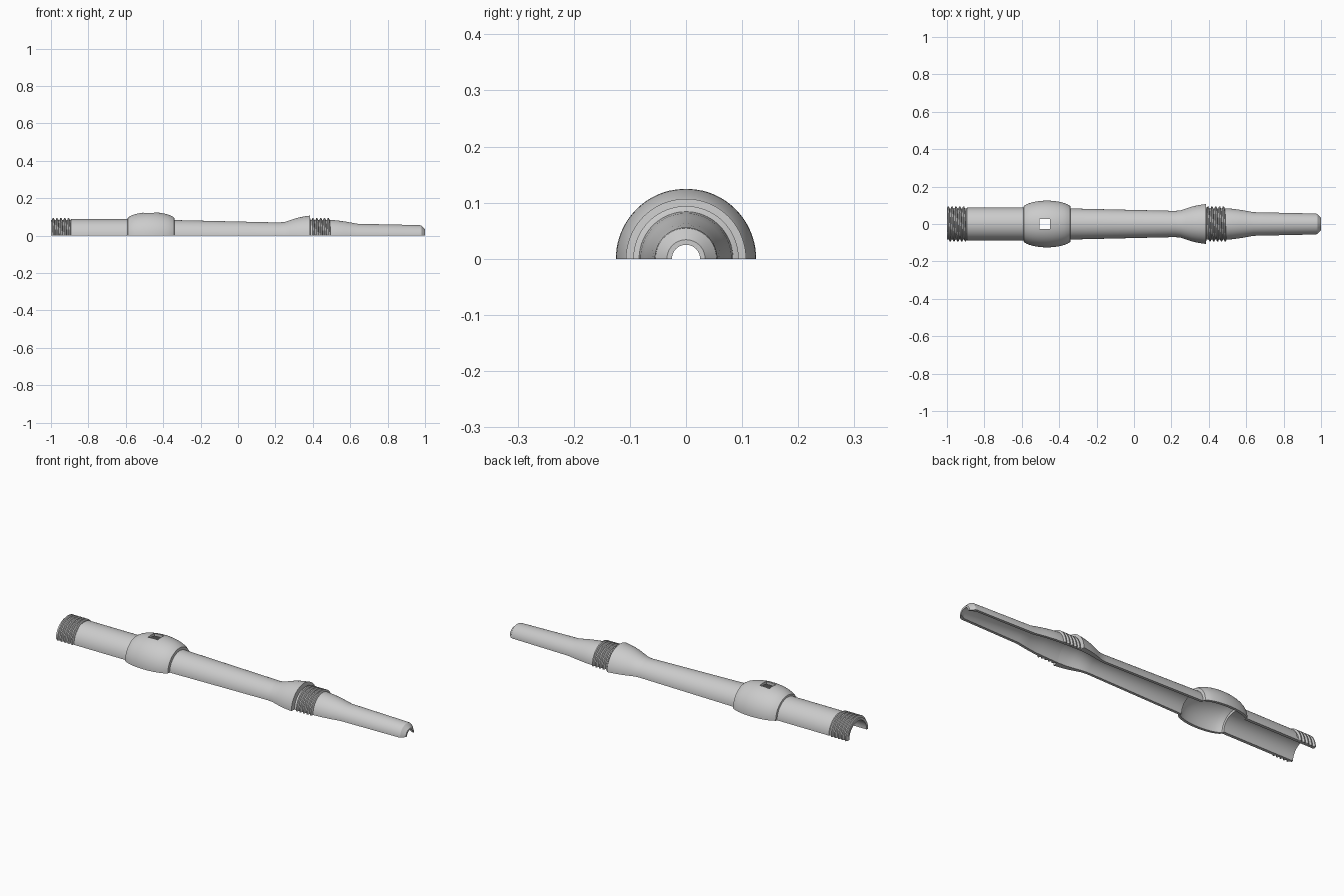
import bpy, bmesh, math

default_cube = bpy.data.objects.get("Cube")
if default_cube:
    bpy.data.objects.remove(default_cube, do_unlink=True)

SEGMENTS = 40

grey = bpy.data.materials.new("plain grey")
grey.use_nodes = True
grey.diffuse_color = (0.6, 0.6, 0.6, 1)
grey.node_tree.nodes["Principled BSDF"].inputs["Base Color"].default_value = grey.diffuse_color


def half_sweep(name, sections, lead=0.0):
    """Sweep a closed strip of (x, outer, inner) stations over a half turn.
    lead is the shift along x made during the sweep, for threads."""
    bm = bmesh.new()
    rings = []
    for step in range(SEGMENTS + 1):
        angle = math.pi * step / SEGMENTS
        shift = lead * step / SEGMENTS
        c, s = math.cos(angle), math.sin(angle)
        outer = [bm.verts.new((x + shift, ro * c, ro * s)) for x, ro, ri in sections]
        inner = [bm.verts.new((x + shift, ri * c, ri * s)) for x, ro, ri in sections]
        rings.append((outer, inner))
    last = len(sections) - 1
    for (oa, ia), (ob, ib) in zip(rings, rings[1:]):
        for i in range(last):
            bm.faces.new((oa[i], oa[i + 1], ob[i + 1], ob[i]))
            bm.faces.new((ia[i], ib[i], ib[i + 1], ia[i + 1]))
        for i in (0, last):
            bm.faces.new((oa[i], ob[i], ib[i], ia[i]))
    # flat faces along the lengthwise cut
    for outer, inner in (rings[0], rings[-1]):
        for i in range(last):
            bm.faces.new((outer[i], outer[i + 1], inner[i + 1], inner[i]))
    bmesh.ops.recalc_face_normals(bm, faces=bm.faces)
    mesh = bpy.data.meshes.new(name)
    bm.to_mesh(mesh)
    bm.free()
    mesh.materials.append(grey)
    obj = bpy.data.objects.new(name, mesh)
    bpy.context.collection.objects.link(obj)
    return obj


def select_only(obj):
    bpy.ops.object.select_all(action="DESELECT")
    obj.select_set(True)
    bpy.context.view_layer.objects.active = obj


def shade(obj):
    select_only(obj)
    bpy.ops.object.shade_smooth_by_angle(angle=math.radians(30))


# Bulge: a shallow dome of revolution between two tubes
BULGE_X, BULGE_HALF = -0.465, 0.124
bulge = []
for step in range(17):
    t = step / 8 - 1
    radius = 0.092 + 0.033 * math.sqrt(1 - 0.9 * t * t) - 0.006 * t * t
    bulge.append((BULGE_X + BULGE_HALF * t, radius, radius - 0.014))

# Whole half shell, from the wide end to the tapered tip
shell_sections = [(-1, 0.084, 0.072), (-0.895, 0.084, 0.072),
                  (-0.892, 0.088, 0.072), (-0.591, 0.088, 0.072)]
shell_sections += bulge
shell_sections += [(-0.339, 0.083, 0.069), (0.22, 0.07, 0.056),
                   (0.25, 0.073, 0.058), (0.28, 0.083, 0.063),
                   (0.31, 0.093, 0.069), (0.34, 0.1, 0.073),
                   (0.385, 0.107, 0.075), (0.387, 0.084, 0.075),
                   (0.49, 0.084, 0.071), (0.53, 0.081, 0.068),
                   (0.58, 0.074, 0.061), (0.64, 0.063, 0.049),
                   (0.97, 0.056, 0.042), (0.98, 0.054, 0.036),
                   (1, 0.034, 0.025)]
shell = half_sweep("half_shell", shell_sections)

# Square window through the top of the bulge
bpy.ops.mesh.primitive_cube_add(size=1, location=(-0.476, 0, 0.12))
cutter = bpy.context.object
cutter.name = "window_cutter"
cutter.hide_render = True
cutter.scale = (0.056, 0.054, 0.1)
cut = shell.modifiers.new("window", "BOOLEAN")
cut.operation = "DIFFERENCE"
cut.solver = "EXACT"
cut.object = cutter
select_only(shell)
bpy.ops.object.modifier_apply(modifier=cut.name)
bpy.data.objects.remove(cutter, do_unlink=True)
shade(shell)

# Screw threads: slanted ridges on the wide end and behind the flare
PITCH = 0.0205
for name, start in (("end_thread", -1), ("joint_thread", 0.389)):
    for turn in range(5):
        x = start + PITCH * turn
        ridge = [(x, 0.084, 0.08), (x + 0.004, 0.094, 0.08),
                 (x + 0.01, 0.094, 0.08), (x + 0.014, 0.084, 0.08)]
        shade(half_sweep(f"{name}_{turn + 1}", ridge, PITCH / 2))
